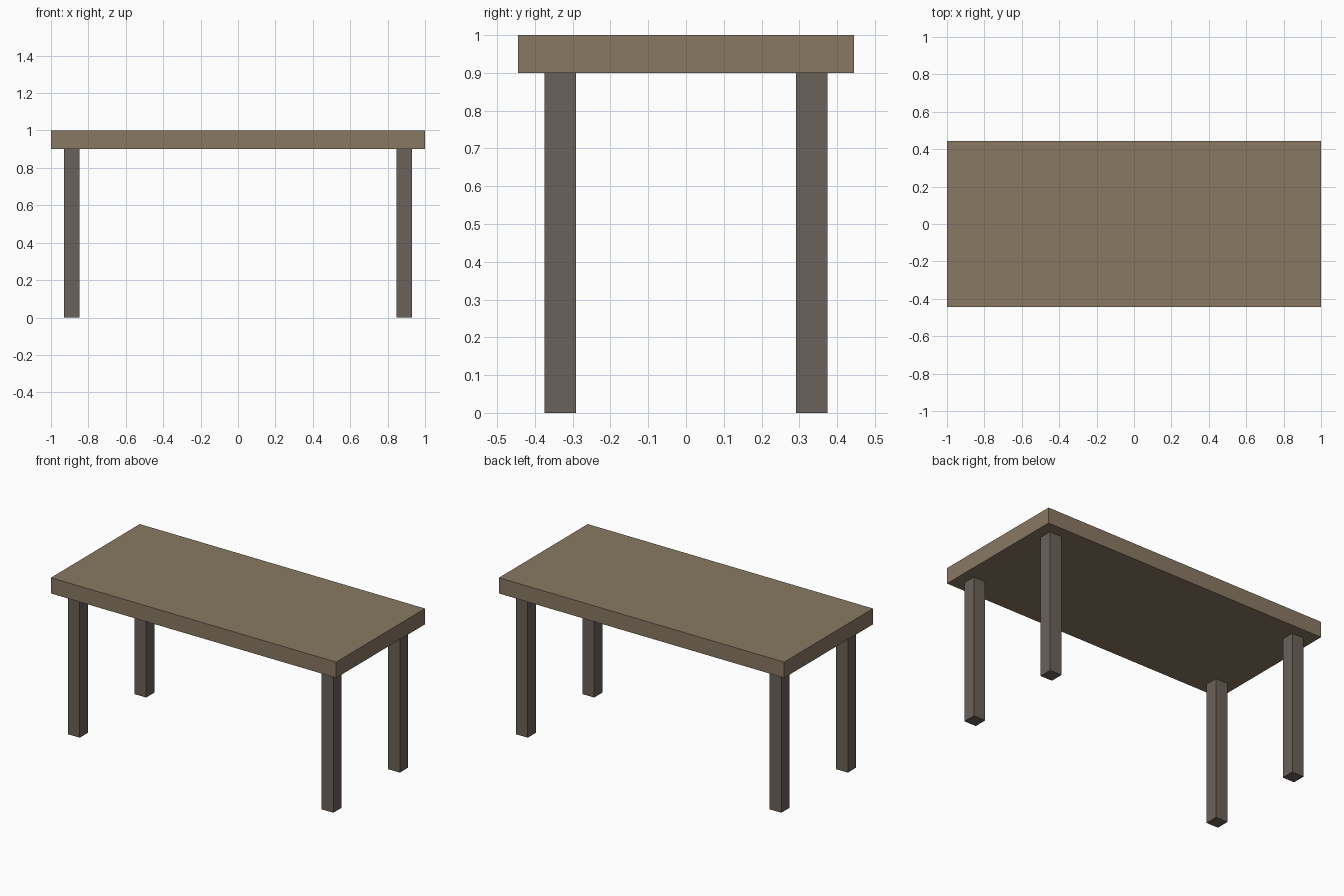
import bpy

if "Cube" in bpy.data.objects:
    bpy.data.objects.remove(bpy.data.objects["Cube"])


def material(name, color):
    mat = bpy.data.materials.new(name)
    mat.diffuse_color = (*color, 1)
    mat.use_nodes = True
    mat.node_tree.nodes["Principled BSDF"].inputs["Base Color"].default_value = mat.diffuse_color
    return mat


def box(name, center, size, mat):
    bpy.ops.mesh.primitive_cube_add(size=1, location=center)
    obj = bpy.context.object
    obj.name = name
    obj.scale = size
    bpy.ops.object.transform_apply(location=False, rotation=False, scale=True)
    obj.data.materials.append(mat)
    return obj


top_wood = material("top_wood", (0.25, 0.19, 0.125))
leg_wood = material("leg_wood", (0.147, 0.119, 0.102))

TOP_Z = 0.9
LEG = 0.083

# Tabletop slab
box("tabletop", (0, 0, (TOP_Z + 1) / 2), (2, 0.889, 1 - TOP_Z), top_wood)

# Four square legs, set in from the corners
for side, sx in (("left", -1), ("right", 1)):
    for end, sy in (("front", -1), ("back", 1)):
        box(f"{end}_{side}_leg", (sx * 0.889, sy * 0.333, TOP_Z / 2),
            (LEG, LEG, TOP_Z), leg_wood)
